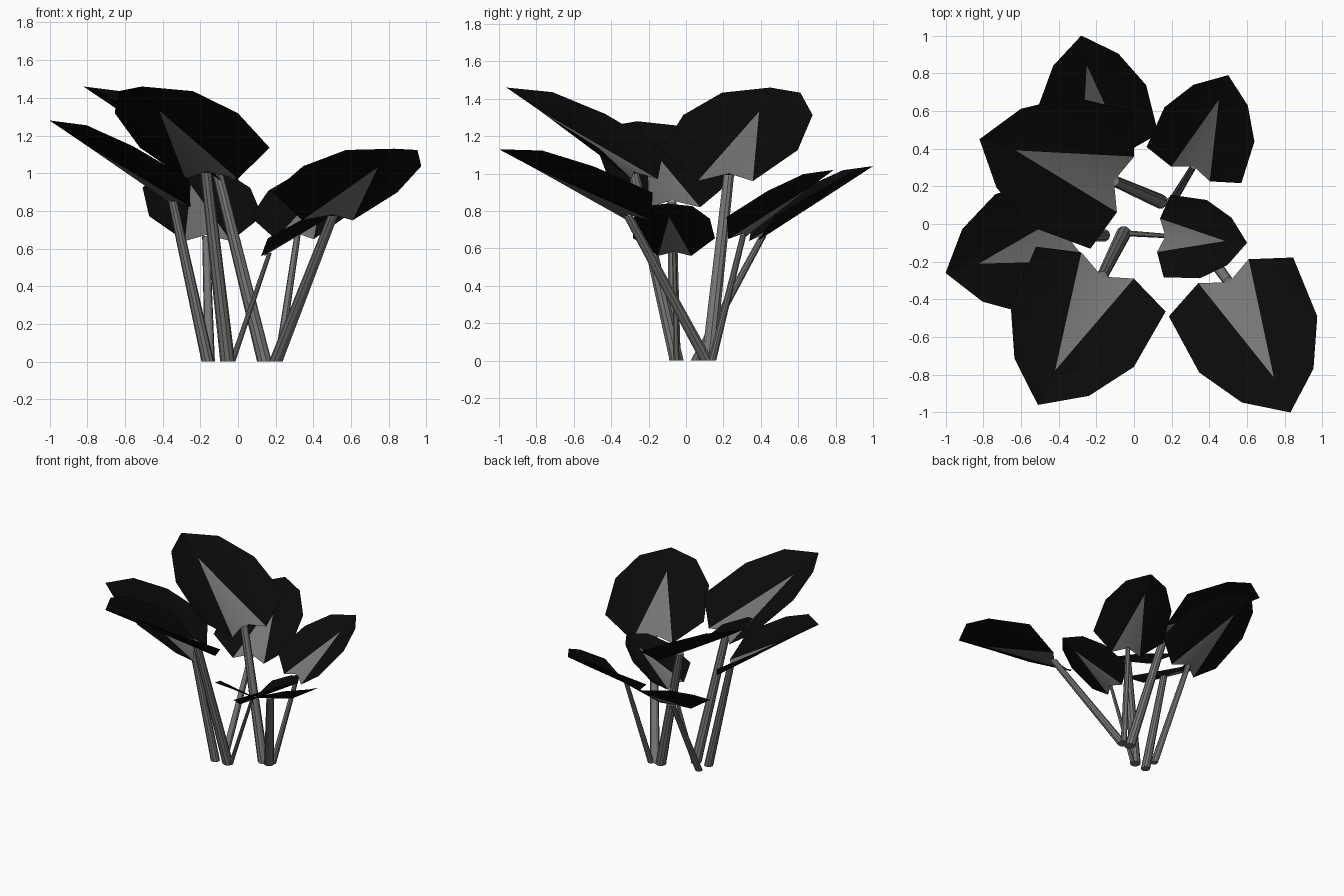
import bpy, bmesh, math
from mathutils import Vector

cube = bpy.data.objects.get("Cube")
if cube:
    bpy.data.objects.remove(cube, do_unlink=True)


def material(name, value):
    m = bpy.data.materials.new(name)
    m.use_nodes = True
    colour = (value, value, value, 1)
    m.diffuse_color = colour
    bsdf = m.node_tree.nodes["Principled BSDF"]
    bsdf.inputs["Base Color"].default_value = colour
    bsdf.inputs["Roughness"].default_value = 0.8
    return m


BLACK = material("blade black", 0.003)
GREY = material("stem grey", 0.18)


def finish(name, bm, mats):
    mesh = bpy.data.meshes.new(name)
    bm.normal_update()
    bm.to_mesh(mesh)
    bm.free()
    for m in mats:
        mesh.materials.append(m)
    ob = bpy.data.objects.new(name, mesh)
    bpy.context.collection.objects.link(ob)
    bpy.ops.object.select_all(action='DESELECT')
    ob.select_set(True)
    bpy.context.view_layer.objects.active = ob
    bpy.ops.object.shade_smooth_by_angle(angle=math.radians(30))
    return ob


# Half outline of a cupped leaf: (along, across, lift) for a leaf of length one
LOBE, LOW, MID, HIGH = (0, .162, 0), (.16, .40, .105), (.56, .38, .09), (.84, .23, .065)
TIP, RIB_END, NOTCH = (1, 0, 0), (.75, 0, -.005), (.08, 0, 0)


def leaf(name, base, tip):
    """Heart-shaped cupped leaf from base to tip; returns notch and length."""
    base, tip = Vector(base), Vector(tip)
    length = (tip - base).length
    along = (tip - base).normalized()
    across = along.cross(Vector((0, 0, 1))).normalized()
    lift = across.cross(along)
    bm = bmesh.new()

    def vert(p, side=1):
        u, v, w = (c * length for c in p)
        return bm.verts.new(base + along * u + across * v * side + lift * w)

    end, rib, notch = vert(TIP), vert(RIB_END), vert(NOTCH)
    for side in (1, -1):
        lobe, low, mid, high = (vert(p, side) for p in (LOBE, LOW, MID, HIGH))
        # black blade panels, then the grey half of the central rib
        panels = [(lobe, low, mid), (lobe, mid, rib), (rib, mid, high),
                  (rib, high, end), (notch, lobe, rib)]
        for i, loop in enumerate(panels):
            f = bm.faces.new(loop if side > 0 else loop[::-1])
            f.material_index = 1 if i == len(panels) - 1 else 0
    joint = notch.co.copy()
    finish(name, bm, (BLACK, GREY))
    return joint, length


def stem(name, foot, top, radius):
    """Slightly tapered round stem with level ends."""
    bm = bmesh.new()
    rings = []
    for centre, r in ((Vector(foot), radius), (top, radius * .75)):
        rings.append([bm.verts.new(centre + Vector((r * math.cos(a), r * math.sin(a), 0)))
                      for a in (math.tau * i / 10 for i in range(10))])
    for i in range(10):
        j = (i + 1) % 10
        bm.faces.new((rings[0][i], rings[0][j], rings[1][j], rings[1][i]))
    bm.faces.new(rings[0][::-1])
    bm.faces.new(rings[1])
    finish(name, bm, (GREY,))


# name: leaf base, leaf tip, stem foot
PLANT = {
    "back": ((-.16, .36, .64), (-.28, 1, 1.04), (-.15, .05, 0)),
    "upper_back_right": ((-.045, .21, .96), (-.82, .45, 1.46), (.14, .12, 0)),
    "right": ((-.29, -.06, .82), (-1, -.26, 1.28), (-.16, -.06, 0)),
    "upper_front_right": ((-.14, -.22, .97), (-.51, -.96, 1.46), (-.055, -.05, 0)),
    "front_left": ((.475, -.25, .75), (.83, -1, 1.13), (.2, .11, 0)),
    "back_left": ((.30, .265, .65), (.5, .79, 1.02), (.215, .14, 0)),
    "small_left": ((.13, -.06, .56), (.6, -.1, .84), (-.03, -.05, 0)),
}
for name, (base, tip, foot) in PLANT.items():
    joint, length = leaf(name + "_leaf", base, tip)
    stem(name + "_stem", foot, joint - Vector((0, 0, .005)), .042 * length ** 1.6)
